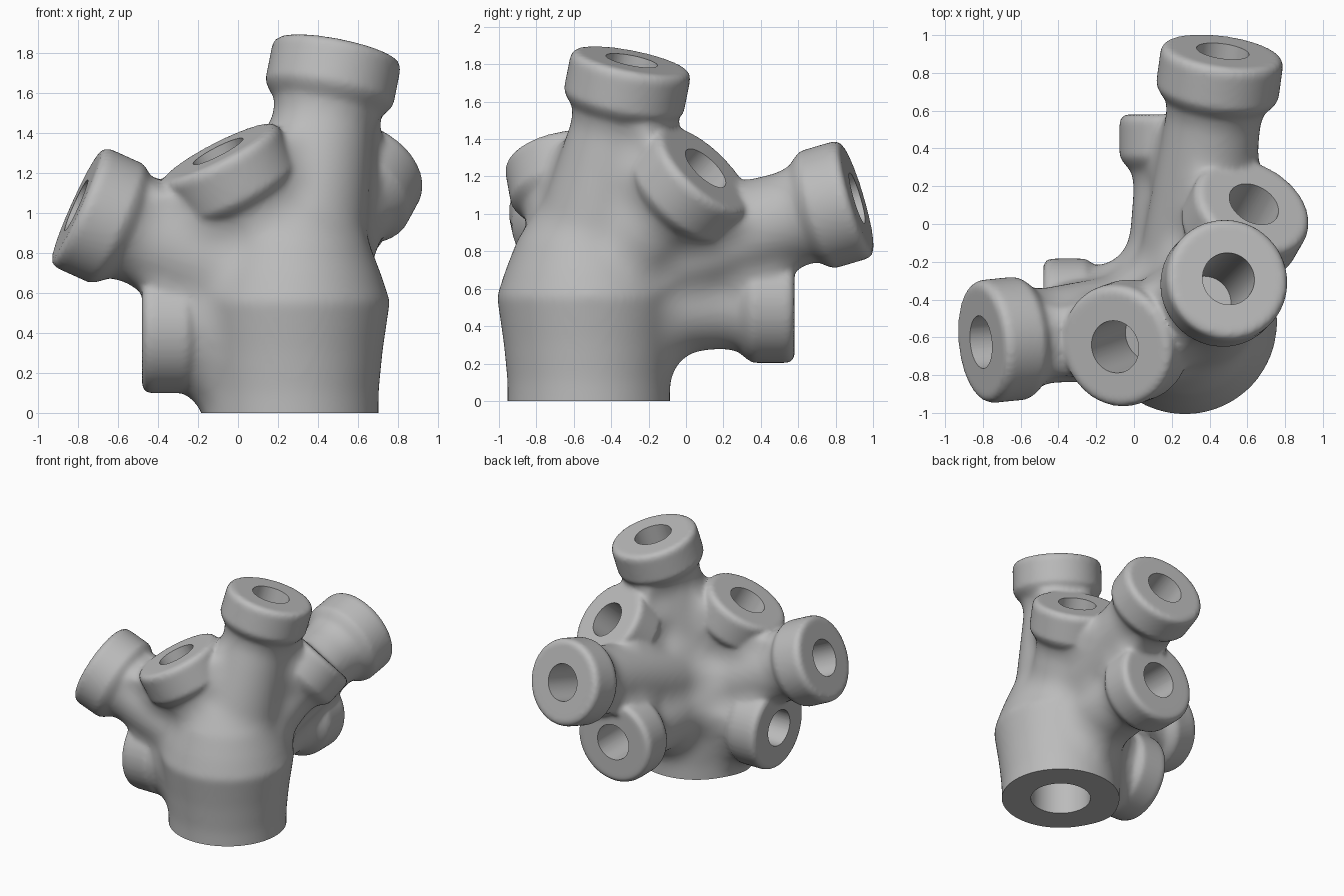
import bpy, bmesh, math
from mathutils import Vector

cube = bpy.data.objects.get("Cube")
if cube:
    bpy.data.objects.remove(cube, do_unlink=True)

FILLET = 0.14                       # radius of the blends between branches
HUB = Vector((0.27, -0.52, 0.60))
UP = Vector((0, 0, 1))

grey = bpy.data.materials.new("warm_grey")
grey.use_nodes = True
grey.diffuse_color = (0.5, 0.5, 0.5, 1)
grey.node_tree.nodes["Principled BSDF"].inputs["Base Color"].default_value = (0.5, 0.5, 0.5, 1)

# Sockets: face centre, axis direction, bore depth
SOCKETS = {
    "top": ((0.50, -0.29, 1.82), (0.19, 0.19, 0.96), 0.65),
    "right_high": ((-0.81, -0.625, 1.04), (-0.91, -0.09, 0.41), 0.45),
    "front_high": ((-0.10, -0.65, 1.31), (-0.45, -0.16, 0.88), 0.4),
    "left_high": ((0.635, 0.105, 1.245), (0.37, 0.64, 0.68), 0.4),
    "back_high": ((0.47, 0.915, 1.085), (0.13, 0.95, 0.28), 0.45),
    "back_low": ((0.25, 0.58, 0.53), (0, 1, 0), 0.45),
    "right_low": ((-0.48, -0.51, 0.425), (-1, 0, 0), 0.45),
}


def lathe(bm, profile, origin, axis, sides=64):
    """Closed solid of revolution; profile is (radius, distance along axis)."""
    axis = Vector(axis).normalized()
    u = axis.orthogonal().normalized()
    v = axis.cross(u)
    rings = []
    for r, h in profile:
        ring = []
        for i in range(sides):
            a = math.tau * i / sides
            ring.append(bm.verts.new(Vector(origin) + axis * h + (u * math.cos(a) + v * math.sin(a)) * r))
        rings.append(ring)
    for low, high in zip(rings, rings[1:]):
        for i in range(sides):
            j = (i + 1) % sides
            bm.faces.new((low[i], low[j], high[j], high[i]))
    bm.faces.new(rings[0][::-1])
    bm.faces.new(rings[-1])


def make_object(name, bm):
    mesh = bpy.data.meshes.new(name)
    bm.to_mesh(mesh)
    bm.free()
    obj = bpy.data.objects.new(name, mesh)
    bpy.context.collection.objects.link(obj)
    return obj


def remesh(obj, voxel, iterations):
    m = obj.modifiers.new("Remesh", "REMESH")
    m.mode = "VOXEL"
    m.voxel_size = voxel
    s = obj.modifiers.new("Smooth", "SMOOTH")
    s.factor = 0.5
    s.iterations = iterations


def baked(obj):
    bpy.context.view_layer.update()
    dg = bpy.context.evaluated_depsgraph_get()
    return bpy.data.meshes.new_from_object(obj.evaluated_get(dg))


# Swollen core: base, necks and collar blanks, shrunk back afterwards to leave fillets
bm = bmesh.new()
base = [(0.435, -0.3), (0.435, 0.1), (0.455, 0.3), (0.495, 0.57), (0.44, 0.74), (0.37, 0.92), (0.26, 1.1)]
lathe(bm, [(r + FILLET, h) for r, h in base], (HUB.x, HUB.y, 0), UP)
blank = [(0.25, -0.25 - FILLET), (0.31 + FILLET * 0.7, -0.24 - FILLET * 0.7), (0.31 + FILLET, -0.23),
         (0.31 + FILLET, -0.07), (0.31 + FILLET * 0.7, FILLET * 0.7 - 0.07), (0.28, FILLET - 0.06)]
for name, (face, axis, depth) in SOCKETS.items():
    axis = Vector(axis).normalized()
    face = Vector(face)
    length = (face - HUB).length
    root = 0.36 if name == "top" else 0.30
    lathe(bm, [(root + FILLET, -length + 0.1), (0.25 + FILLET, -0.35), (0.25 + FILLET, -0.1)], face, axis)
    lathe(bm, blank, face, axis)
core = make_object("core", bm)
remesh(core, 0.025, 5)
shrink = core.modifiers.new("Shrink", "DISPLACE")
shrink.mid_level = 0
shrink.strength = -FILLET
remesh(core, 0.02, 8)

# Socket collars with rounded rims are merged with the core
bm = bmesh.new()
bm.from_mesh(baked(core))
bpy.data.objects.remove(core, do_unlink=True)
collar = [(0.24, -0.35), (0.26, -0.31), (0.31, -0.25), (0.327, -0.22), (0.327, -0.04),
          (0.316, -0.012), (0.29, 0.0)]
for face, axis, depth in SOCKETS.values():
    lathe(bm, collar, face, axis)
hub = make_object("branched_hub", bm)
remesh(hub, 0.016, 5)


def cut(name, build):
    cbm = bmesh.new()
    build(cbm)
    bmesh.ops.recalc_face_normals(cbm, faces=cbm.faces)
    cutter = make_object(name, cbm)
    cutter.hide_render = True
    m = hub.modifiers.new(name, "BOOLEAN")
    m.operation = "DIFFERENCE"
    m.solver = "MANIFOLD"
    m.object = cutter
    return cutter


# Flat foot, base bore and a bore in every socket
cutters = [cut("foot_cut", lambda b: lathe(b, [(2, -1), (2, 0)], (0, 0, 0), UP)),
           cut("base_bore", lambda b: lathe(b, [(0.22, -0.5), (0.22, 0.4)], (HUB.x, HUB.y, 0), UP))]
for name, (face, axis, depth) in SOCKETS.items():
    cutters.append(cut(name + "_bore", lambda b: lathe(b, [(0.14, -depth), (0.14, 0.2)], face, axis)))

result = baked(hub)
hub.modifiers.clear()
hub.data = result
for c in cutters:
    bpy.data.objects.remove(c, do_unlink=True)

hub.data.materials.clear()
hub.data.materials.append(grey)
for o in bpy.context.selected_objects:
    o.select_set(False)
hub.select_set(True)
bpy.context.view_layer.objects.active = hub
bpy.ops.object.shade_smooth_by_angle(angle=math.radians(40))
